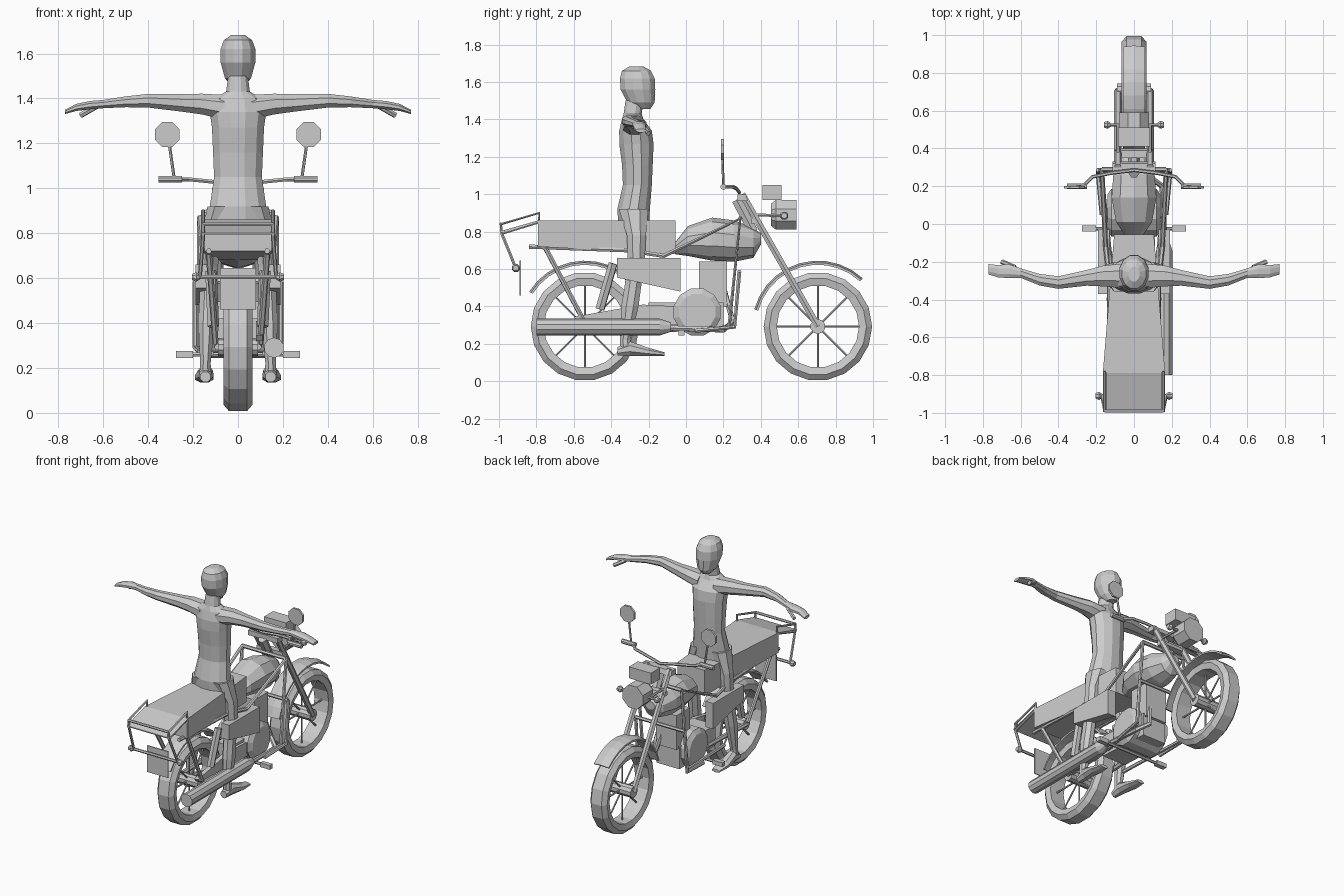
import bpy, bmesh, math
from mathutils import Vector

cube = bpy.data.objects.get("Cube")
if cube:
    bpy.data.objects.remove(cube)

grey = bpy.data.materials.new("plain grey")
grey.use_nodes = True
shade = (0.6, 0.6, 0.6, 1)
grey.diffuse_color = shade
for node in grey.node_tree.nodes:
    if node.type == 'BSDF_PRINCIPLED':
        node.inputs["Base Color"].default_value = shade

SIDES = (("left", 1), ("right", -1))


def finish(name, bm):
    bmesh.ops.recalc_face_normals(bm, faces=bm.faces)
    mesh = bpy.data.meshes.new(name)
    bm.to_mesh(mesh)
    bm.free()
    mesh.materials.append(grey)
    obj = bpy.data.objects.new(name, mesh)
    bpy.context.collection.objects.link(obj)
    return obj


def place(axis, along, a, b):
    return {'x': (along, a, b), 'y': (a, along, b), 'z': (a, b, along)}[axis]


def loft(name, axis, rings, sides=8, flip=1):
    """Skin elliptical rings (along, centre a, centre b, radius a, radius b)."""
    bm = bmesh.new()
    grow = math.sqrt(2) if sides == 4 else 1
    loops = []
    for along, a, b, ra, rb in rings:
        loop = []
        for i in range(sides):
            angle = math.tau * (i + 0.5) / sides
            x, y, z = place(axis, along, a + grow * ra * math.cos(angle),
                            b + grow * rb * math.sin(angle))
            loop.append(bm.verts.new((x * flip, y, z)))
        loops.append(loop)
    for low, high in zip(loops, loops[1:]):
        for i in range(sides):
            j = (i + 1) % sides
            bm.faces.new((low[i], low[j], high[j], high[i]))
    bm.faces.new(loops[0])
    bm.faces.new(loops[-1])
    return finish(name, bm)


def prism(name, outline, x_in, x_out):
    """Extrude a side outline of (y, z) points across x."""
    bm = bmesh.new()
    near = [bm.verts.new((x_in, y, z)) for y, z in outline]
    far = [bm.verts.new((x_out, y, z)) for y, z in outline]
    bm.faces.new(near)
    bm.faces.new(far)
    for i in range(len(near)):
        j = (i + 1) % len(near)
        bm.faces.new((near[i], near[j], far[j], far[i]))
    return finish(name, bm)


def tube(name, points, radius, flip=1):
    curve = bpy.data.curves.new(name, 'CURVE')
    curve.dimensions = '3D'
    curve.bevel_depth = radius
    curve.bevel_resolution = 1
    curve.use_fill_caps = True
    spline = curve.splines.new('POLY')
    spline.use_smooth = False
    spline.points.add(len(points) - 1)
    for point, (x, y, z) in zip(spline.points, points):
        point.co = (x * flip, y, z, 1)
    curve.materials.append(grey)
    obj = bpy.data.objects.new(name, curve)
    bpy.context.collection.objects.link(obj)
    return obj


def sweep(name, centre, profile, start, end, steps):
    """Turn a closed (x, radius) profile about a wheel axle."""
    bm = bmesh.new()
    closed = end - start >= 360
    loops = []
    for i in range(steps if closed else steps + 1):
        angle = math.radians(start + (end - start) * i / steps)
        loops.append([bm.verts.new((x, centre.y + r * math.cos(angle),
                                    centre.z + r * math.sin(angle)))
                      for x, r in profile])
    pairs = list(zip(loops, loops[1:]))
    if closed:
        pairs.append((loops[-1], loops[0]))
    else:
        bm.faces.new(loops[0])
        bm.faces.new(loops[-1])
    for one, two in pairs:
        for i in range(len(profile)):
            j = (i + 1) % len(profile)
            bm.faces.new((one[i], one[j], two[j], two[i]))
    return finish(name, bm)


# Wheels, spokes, hubs and mudguards
TYRE = ((-.04, .29), (.04, .29), (.065, .26), (.055, .22), (-.055, .22), (-.065, .26))
GUARD = ((-.057, .33), (0, .338), (.057, .33), (.057, .342), (0, .352), (-.057, .342))
for end, y, start, stop in (("front", .705, 47, 165), ("rear", -.54, 35, 148)):
    hub = Vector((0, y, .293))
    sweep(end + "_tyre", hub, TYRE, 0, 360, 18)
    sweep(end + "_mudguard", hub, GUARD, start, stop, 10)
    loft(end + "_hub", 'x', [(s * .09, hub.y, hub.z, .04, .04) for s in (-1, 1)], 10)
    for i in range(8):
        turn = math.tau * i / 8
        rim = hub + Vector((0, math.cos(turn), math.sin(turn))) * .23
        tube(f"{end}_spoke_{i}", [hub, rim], .006)

# Tank, seat and engine
loft("fuel_tank", 'y', [(-.06, 0, .71, .05, .03), (.01, 0, .75, .1, .08),
                        (.14, 0, .76, .125, .115), (.26, 0, .75, .115, .11),
                        (.36, 0, .74, .08, .08), (.4, 0, .76, .04, .03)], 10)
loft("seat", 'y', [(-.79, 0, .79, .165, .07), (-.055, 0, .77, .105, .09)], 4)
loft("crankcase", 'x', [(-.14, .06, .37, .1, .1), (-.12, .06, .37, .13, .13),
                        (.12, .06, .37, .13, .13), (.14, .06, .37, .1, .1)], 12)
prism("engine_cylinder", [(.07, .4), (.22, .4), (.22, .64), (.07, .64)], -.08, .08)
prism("gearbox", [(-.2, .28), (.2, .26), (.2, .42), (-.2, .42)], -.09, .09)
prism("chain_case", [(-.58, .32), (.02, .3), (-.04, .4), (-.23, .41), (-.6, .345)], .08, .11)
prism("tail_plate", [(-.995, .795), (-.79, .853), (-.79, .86), (-.995, .802)], -.165, .165)
prism("number_plate", [(-.89, .46), (-.883, .46), (-.883, .645), (-.89, .645)], -.08, .08)

# Exhaust
loft("muffler", 'y', [(-.8, .16, .29, .045, .045), (-.14, .16, .29, .045, .045),
                      (-.08, .16, .29, .025, .025)], 10)
tube("exhaust_pipe", [(.16, -.1, .285), (.15, .2, .275), (.08, .25, .32), (.04, .2, .5)], .016)

# Front end
loft("headlight", 'y', [(.455, 0, .89, .065, .065), (.48, 0, .89, .085, .085),
                        (.59, 0, .89, .085, .085)])
prism("instrument_box", [(.41, .97), (.51, .97), (.51, 1.05), (.41, 1.05)], -.085, .085)
prism("top_clamp", [(.275, .965), (.33, .965), (.32, 1), (.275, 1)], -.115, .115)
prism("lower_clamp", [(.35, .84), (.4, .84), (.39, .87), (.35, .87)], -.1, .1)
tube("steering_neck", [(0, .27, .97), (0, .36, .8)], .03)
tube("signal_bar", [(-.14, .525, .885), (.14, .525, .885)], .008)
tube("rear_signal_bar", [(-.19, -.91, .605), (.19, -.91, .605)], .01)
tube("footpeg_bar", [(-.24, -.025, .26), (.24, -.025, .26)], .01)
tube("frame_crossbar", [(-.17, .29, .87), (.17, .29, .87)], .013)
tube("rack_crossbar", [(-.155, -.99, .84), (.155, -.99, .84)], .009)
tube("crash_crossbar", [(-.19, .285, .585), (.19, .285, .585)], .012)

for side, s in SIDES:
    # Fork, bars, mirrors and signals
    tube(side + "_fork", [(.085, .3, 1), (.085, .705, .293)], .02, s)
    tube(side + "_headlight_bracket", [(.085, .36, .89), (.085, .53, .885)], .009, s)
    tube(side + "_handlebar", [(0, .285, 1.01), (.12, .27, 1.03), (.22, .25, 1.04),
                               (.27, .2, 1.04)], .01, s)
    loft(side + "_grip", 'x', [(.25, .2, 1.04, .016, .016), (.355, .2, 1.04, .016, .016)], 8, s)
    tube(side + "_mirror_stalk", [(.285, .2, 1.05), (.305, .195, 1.19)], .007, s)
    loft(side + "_mirror", 'y', [(.187, .315, 1.24, .06, .06), (.202, .315, 1.24, .06, .06)], 8, s)
    for end, x, y, z in (("front", .145, .525, .885), ("rear", .19, -.91, .605)):
        loft(f"{side}_{end}_signal", 'x', [(x - .02, y, z, .012, .012), (x - .005, y, z, .023, .023),
                                           (x + .015, y, z, .015, .015)], 8, s)
    # Frame, crash bars and tail rack
    tube(side + "_frame_rail", [(.13, -.84, .72), (.13, -.3, .7), (.15, -.12, .67),
                                (.17, .29, .87), (.17, .23, .29), (.12, -.25, .265)], .013, s)
    tube(side + "_crash_bar", [(.19, .285, .585), (.19, .26, .29), (.17, .05, .27)], .012, s)
    tube(side + "_tail_strut", [(.13, -.75, .71), (.1, -.54, .31)], .014, s)
    tube(side + "_shock_absorber", [(.12, -.39, .63), (.11, -.46, .385)], .026, s)
    tube(side + "_swingarm", [(.09, -.54, .293), (.09, -.1, .31)], .016, s)
    tube(side + "_rack_rail", [(.155, -.785, .72), (.155, -.785, .9), (.155, -.99, .84),
                               (.155, -.985, .79), (.17, -.91, .605)], .009, s)
    tube(side + "_rack_brace", [(.155, -.985, .79), (.155, -.79, .85)], .008, s)
    prism(side + "_side_cover", [(-.37, .66), (-.03, .66), (-.03, .48), (-.37, .555)],
          s * .13, s * .19)
    loft(side + "_footpeg", 'x', [(.2, -.025, .26, .016, .015), (.275, -.025, .26, .016, .015)], 4, s)

    # Rider limbs
    loft(side + "_arm", 'x', [(.06, -.275, 1.36, .07, .06), (.16, -.275, 1.375, .06, .05),
                              (.25, -.285, 1.38, .045, .042), (.4, -.31, 1.39, .036, .033),
                              (.5, -.295, 1.385, .033, .026), (.6, -.26, 1.375, .027, .02)], 8, s)
    loft(side + "_hand", 'x', [(.6, -.26, 1.375, .027, .02), (.66, -.25, 1.37, .04, .02),
                               (.72, -.25, 1.36, .035, .017), (.77, -.24, 1.34, .03, .01)], 8, s)
    tube(side + "_thumb", [(.63, -.23, 1.365), (.7, -.2, 1.325)], .013, s)
    loft(side + "_leg", 'z', [(.92, .08, -.28, .06, .085), (.78, .125, -.265, .045, .055),
                              (.65, .13, -.265, .045, .05), (.5, .135, -.285, .04, .048),
                              (.4, .14, -.3, .04, .05), (.22, .145, -.325, .025, .03),
                              (.16, .145, -.32, .03, .035)], 8, s)
    loft(side + "_foot", 'y', [(-.365, .145, .16, .025, .025), (-.3, .145, .175, .035, .042),
                               (-.2, .15, .157, .045, .024), (-.115, .15, .145, .03, .011)], 8, s)

# Rider torso and head
loft("torso", 'z', [(.84, 0, -.28, .13, .085), (.92, 0, -.28, .13, .09), (1.05, 0, -.26, .11, .08),
                    (1.16, 0, -.26, .115, .085), (1.27, 0, -.265, .12, .095),
                    (1.34, 0, -.27, .13, .09), (1.4, 0, -.285, .11, .06),
                    (1.43, 0, -.285, .055, .05), (1.5, 0, -.275, .045, .05)], 12)
loft("head", 'z', [(1.455, 0, -.225, .03, .035), (1.49, 0, -.24, .06, .075),
                   (1.56, 0, -.257, .08, .096), (1.62, 0, -.26, .08, .096),
                   (1.66, 0, -.265, .065, .08), (1.683, 0, -.265, .03, .04)], 12)
